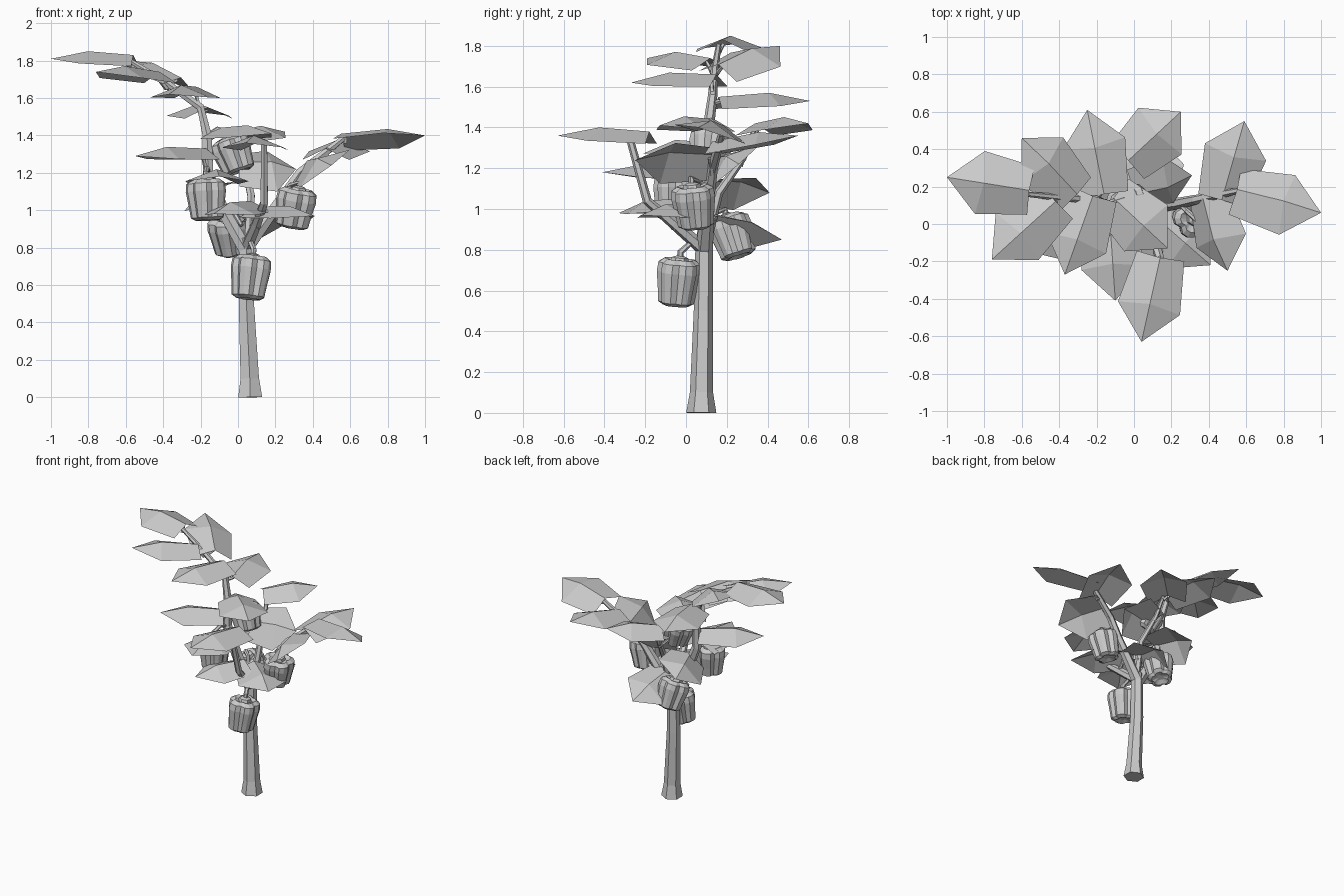
import bpy, bmesh, math
from mathutils import Vector, Matrix

cube = bpy.data.objects.get("Cube")
if cube:
    bpy.data.objects.remove(cube, do_unlink=True)

grey = bpy.data.materials.new("plain_grey")
grey.use_nodes = True
grey.diffuse_color = (0.6, 0.6, 0.6, 1)
grey.node_tree.nodes["Principled BSDF"].inputs["Base Color"].default_value = (0.6, 0.6, 0.6, 1)


def finish(name, bm):
    mesh = bpy.data.meshes.new(name)
    bm.to_mesh(mesh)
    bm.free()
    mesh.materials.append(grey)
    obj = bpy.data.objects.new(name, mesh)
    bpy.context.collection.objects.link(obj)
    return obj


def loft(bm, rings):
    """Skin a list of point rings and cap both ends."""
    loops = [[bm.verts.new(p) for p in ring] for ring in rings]
    for a, b in zip(loops, loops[1:]):
        n = len(a)
        for i in range(n):
            bm.faces.new((a[i], a[(i + 1) % n], b[(i + 1) % n], b[i]))
    bm.faces.new(list(reversed(loops[0])))
    bm.faces.new(loops[-1])


def tube(name, path, radii, sides=6):
    """Tube following a path; two radii run evenly from the first to the last point."""
    pts = [Vector(p) for p in path]
    if len(radii) == 2:
        steps = len(pts) - 1
        radii = [radii[0] + (radii[1] - radii[0]) * i / steps for i in range(steps + 1)]
    rings = []
    for i, (p, r) in enumerate(zip(pts, radii)):
        d = (pts[min(i + 1, len(pts) - 1)] - pts[max(i - 1, 0)]).normalized()
        turn = Vector((0, 0, 1)).rotation_difference(d)
        rings.append([p + turn @ Vector((r * math.cos(a), r * math.sin(a), 0))
                      for a in (math.pi * (2 * k + 1) / sides for k in range(sides))])
    bm = bmesh.new()
    loft(bm, rings)
    return finish(name, bm)


def leaf(name, base, tip, roll=0):
    """Folded leaf: broad base, wide shoulders, pointed tip, raised midrib."""
    base, tip = Vector(base), Vector(tip)
    d = tip - base
    side = d.cross(Vector((0, 0, 1))).normalized()
    side = Matrix.Rotation(math.radians(roll), 3, d.normalized()) @ side
    up = side.cross(d).normalized()

    def at(s, t, h):
        return bm.verts.new(base + d * t + side * s + up * h)

    bm = bmesh.new()
    rib0, rib1, end = at(0, 0, 0.02), at(0, 0.55, 0.04), at(0, 1, 0)
    for s in (1, -1):
        corner, shoulder = at(s * 0.13, -0.02, -0.04), at(s * 0.17, 0.6, -0.025)
        for f in ((rib0, corner, shoulder, rib1), (rib1, shoulder, end)):
            bm.faces.new(f if s > 0 else tuple(reversed(f)))
    return finish(name, bm)


def pepper(number, bottom, top, joint):
    """Lobed fruit hanging from a short curved stalk."""
    bottom, top, joint = Vector(bottom), Vector(top), Vector(joint)
    axis = top - bottom
    turn = Vector((0, 0, 1)).rotation_difference(axis.normalized())
    lobe = (0.82, 1.0, 1.04, 1.0)
    profile = ((0.025, 0.05), (0.062, -0.02), (0.088, 0.05), (0.096, 0.35),
               (0.108, 0.72), (0.104, 0.92), (0.075, 1.02), (0.025, 0.92))
    rings = []
    for r, t in profile:
        rings.append([bottom + axis * t + turn @ Vector((math.cos(a), math.sin(a), 0)) * r * lobe[k % 4]
                      for k, a in ((k, 2 * math.pi * k / 20) for k in range(20))])
    bm = bmesh.new()
    loft(bm, rings)
    finish(f"pepper_{number}", bm)
    n = axis.normalized()
    seat = bottom + axis * 0.9
    tube(f"pepper_cap_{number}", [seat, top + n * 0.012, top + n * 0.02], (0.05, 0.04, 0.018))
    tube(f"pepper_stalk_{number}",
         [seat, top + n * 0.04, (top + joint) / 2 + Vector((0, 0, 0.045)), joint], (0.018, 0.012))


# Trunk and branches
tube("trunk", [(0.065, 0.075, 0), (0.063, 0.076, 0.1), (0.045, 0.085, 0.5), (0.045, 0.09, 0.85)],
     (0.074, 0.057, 0.047, 0.043))
tall = [(0.045, 0.09, 0.78), (-0.08, 0.1, 1.0), (-0.16, 0.1, 1.2), (-0.165, 0.11, 1.4),
        (-0.2, 0.13, 1.55), (-0.38, 0.14, 1.68), (-0.58, 0.16, 1.8)]
wide = [(0.045, 0.09, 0.8), (0.14, 0.1, 0.93), (0.24, 0.11, 1.07), (0.33, 0.13, 1.2),
        (0.47, 0.16, 1.31), (0.57, 0.18, 1.39)]
front = [(0.045, 0.09, 0.8), (0.1, -0.06, 0.93), (0.14, -0.19, 1.04), (0.14, -0.28, 1.36)]
back = [(0.06, 0.1, 0.85), (0.07, 0.16, 1.08), (0.03, 0.28, 1.25), (0.01, 0.34, 1.4)]
tube("tall_branch", tall, (0.042, 0.014))
tube("wide_branch", wide, (0.042, 0.016))
tube("front_branch", front, (0.034, 0.018))
tube("back_branch", back, (0.028, 0.012))

# Leaves: base, tip, roll, and the branch point their stem grows from
leaves = [
    ((-0.56, 0.18, 1.81), (-1.0, 0.25, 1.81), 0, tall[6]),
    ((-0.31, 0.16, 1.69), (-0.6, 0.46, 1.8), 12, tall[5]),
    ((-0.42, 0.12, 1.72), (-0.76, -0.19, 1.74), 0, tall[5]),
    ((-0.16, 0.16, 1.53), (-0.25, 0.61, 1.53), 0, tall[4]),
    ((-0.22, 0.15, 1.64), (-0.37, -0.27, 1.62), 0, tall[4]),
    ((-0.17, 0.07, 1.31), (-0.55, -0.15, 1.29), 0, tall[2]),
    ((-0.13, 0.03, 1.18), (-0.1, -0.41, 1.18), 0, tall[2]),
    ((-0.11, 0.14, 1.42), (0.18, -0.13, 1.41), 0, tall[3]),
    ((-0.1, 0.1, 1.12), (-0.2, 0.41, 1.08), -28, tall[1]),
    ((0.14, -0.18, 1.36), (0.04, -0.63, 1.36), 0, front[3]),
    ((0.1, 0.05, 1.0), (0.41, -0.22, 0.97), 0, front[1]),
    ((0.07, -0.02, 1.03), (-0.13, -0.33, 0.98), 0, front[1]),
    ((-0.03, 0.34, 1.4), (0.25, 0.6, 1.42), 0, back[3]),
    ((0.0, 0.17, 1.24), (0.31, 0.26, 1.22), 40, back[2]),
    ((0.07, 0.12, 0.96), (0.12, 0.47, 0.85), -22, back[0]),
    ((0.47, 0.13, 1.31), (0.59, 0.55, 1.36), 0, wide[4]),
    ((0.55, 0.18, 1.39), (1.0, 0.06, 1.4), -14, wide[5]),
    ((0.38, 0.14, 1.25), (0.5, -0.25, 1.24), 36, wide[3]),
]
for i, (base, tip, roll, joint) in enumerate(leaves, 1):
    leaf(f"leaf_{i}", base, tip, roll)
    end = Vector(base).lerp(Vector(tip), 0.06)
    tube(f"leaf_stem_{i}", [Vector(joint) - Vector((0, 0, 0.03)), end], (0.014, 0.009), 5)

# Peppers: bottom, top, stalk joint
pepper(1, (0.055, -0.05, 0.53), (0.08, -0.03, 0.75), (0.05, 0.08, 0.83))
pepper(2, (-0.16, -0.06, 0.95), (-0.17, -0.05, 1.16), tall[2])
pepper(3, (0.29, 0.05, 0.91), (0.325, 0.03, 1.11), wide[2])
pepper(4, (0.01, 0.11, 1.21), (-0.05, 0.13, 1.38), tall[3])
pepper(5, (-0.03, 0.26, 0.77), (-0.06, 0.2, 0.96), (0.02, 0.1, 0.92))
